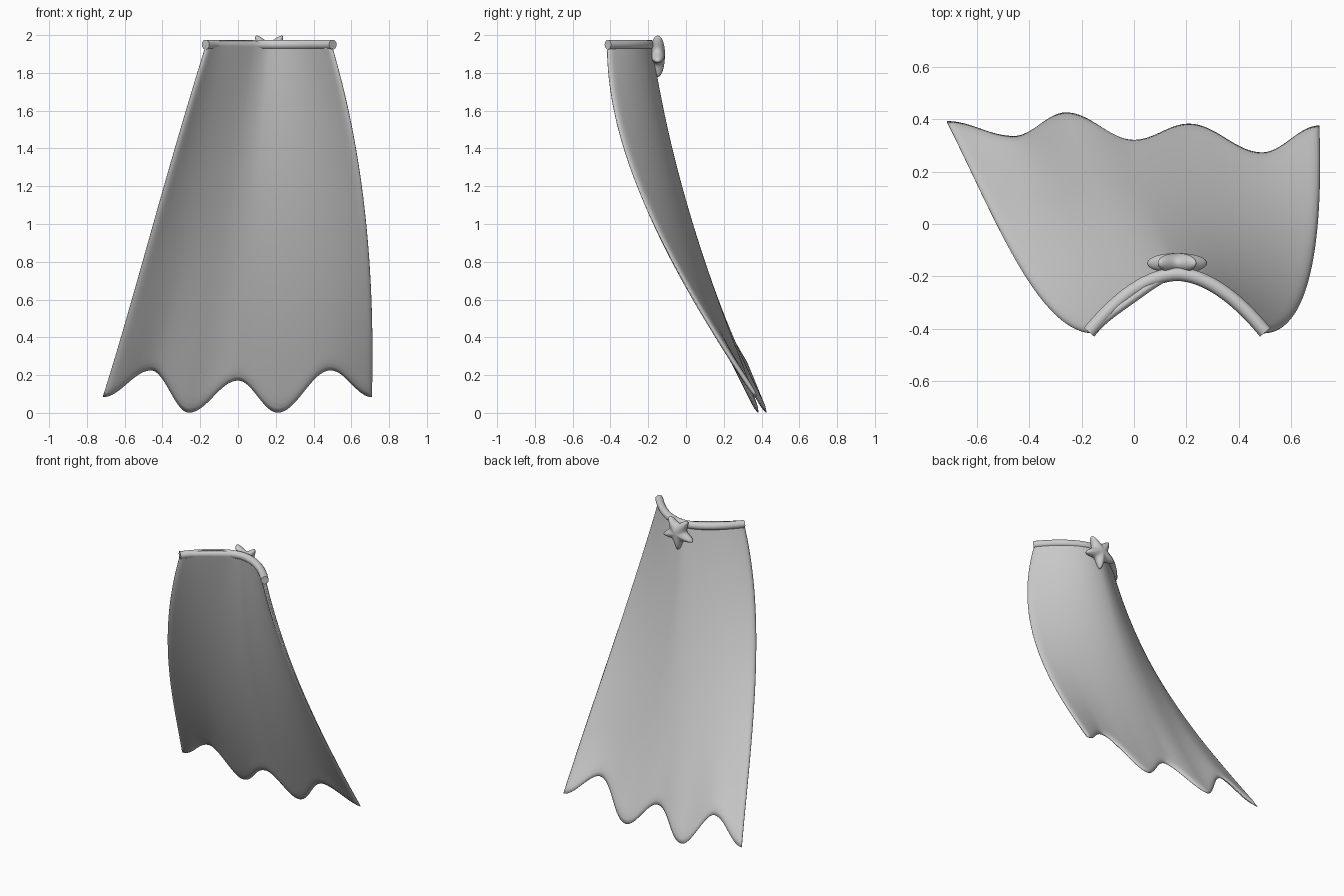
import bpy, bmesh, math

if "Cube" in bpy.data.objects:
    bpy.data.objects.remove(bpy.data.objects["Cube"])

def new_object(name, bm):
    bmesh.ops.recalc_face_normals(bm, faces=bm.faces)
    me = bpy.data.meshes.new(name)
    bm.to_mesh(me)
    bm.free()
    ob = bpy.data.objects.new(name, me)
    bpy.context.collection.objects.link(ob)
    for p in me.polygons:
        p.use_smooth = True
    return ob

# --- cape: smooth flaring sheet from the collar arc, cut by a scalloped hem ---
HEM = [(-.716, .392, .084), (-.46, .335, .226), (-.26, .425, .002), (0, .32, .172),
       (.21, .382, .002), (.49, .272, .226), (.709, .375, .084)]

def hem(u):
    f = u * 6
    i = min(int(f), 5)
    t = f - i
    e = (1 - math.cos(math.pi * t)) / 2
    a, b = HEM[i], HEM[i + 1]
    return (a[0] + (b[0] - a[0]) * t, a[1] + (b[1] - a[1]) * e, a[2] + (b[2] - a[2]) * e)

def sheet(v, h):
    """x, y of the smooth sheet; h runs 0 at the collar to 1 at the floor"""
    left = v < 0
    arc = 4 * h * (1 - h)
    x0, x1 = .165 + .327 * v, .717 * v
    y0 = -.195 - .222 * abs(v) ** (1.6 if left else 1.9)
    if left:
        y0 -= .016 * math.sin(math.pi * v) ** 2
    y1 = .415 - .022 * v + .012 * v * v
    return (x0 + (x1 - x0) * h + arc * (1 + .2 * (1 - 2 * h)) * (-.012 if left else .076) * v * v,
            y0 + (y1 - y0) * h - arc * (.08 + .075 * v * v) * (1 + .35 * v * v * (1 - 2 * h)))

def cape_point(u, s):
    v = 2 * u - 1
    hx, hy, hz = hem(u)
    top = 1.957 + .013 * min(1, max(0, -v * 4))
    z = top + (hz - top) * s
    x, y = sheet(v, (top - z) / top)
    ex, ey = sheet(v, (top - hz) / top)
    w = s ** 5
    return (x + w * (hx - ex), y + w * (hy - ey), z)

NU, NS = 96, 70
bm = bmesh.new()
grid = [[bm.verts.new(cape_point(i / NU, j / NS)) for i in range(NU + 1)] for j in range(NS + 1)]
for j in range(NS):
    for i in range(NU):
        bm.faces.new((grid[j][i], grid[j][i + 1], grid[j + 1][i + 1], grid[j + 1][i]))
cape = new_object("cape", bm)
# thickness thins out to a rounded rim along the sides and hem
vg = cape.vertex_groups.new(name="body")
for j in range(NS + 1):
    for i in range(NU + 1):
        d = min(min(i, NU - i), NS - j) / 3
        vg.add([j * (NU + 1) + i], math.sqrt(max(0, 1 - (1 - min(1, d)) ** 2)), 'REPLACE')
sol = cape.modifiers.new("thickness", 'SOLIDIFY')
sol.thickness = .028
sol.offset = 0
sol.vertex_group = "body"
sol.thickness_vertex_group = .15

# --- collar: round cord along the arc ---
cu = bpy.data.curves.new("collar_cord", 'CURVE')
cu.dimensions = '3D'
cu.bevel_depth = .026
cu.bevel_resolution = 5
cu.use_fill_caps = True
sp = cu.splines.new('POLY')
N = 32
sp.points.add(N)
for i in range(N + 1):
    v = 2 * i / N - 1
    sp.points[i].co = (.165 + .337 * v, -.192 - .222 * abs(v) ** 1.85, 1.95, 1)
tmp = bpy.data.objects.new("collar_tmp", cu)
bpy.context.collection.objects.link(tmp)
me = bpy.data.meshes.new_from_object(tmp.evaluated_get(bpy.context.evaluated_depsgraph_get()))
bpy.data.objects.remove(tmp)
collar = bpy.data.objects.new("collar_cord", me)
bpy.context.collection.objects.link(collar)

# --- star clasp: puffed five-point star, one point down ---
bm = bmesh.new()
CX, CY, CZ = .165, -.15, 1.899
def ring(scale, y):
    out = []
    for k in range(20):
        a = -math.pi / 2 + k * math.pi / 10
        r = (.146, .098, .062, .098)[k % 4]
        # extra verts beside each tip keep it narrow and rounded
        if k % 2:
            tip = -math.pi / 2 + round(k / 4) * 2 * math.pi / 5
            a = tip + math.copysign(.25, a - tip)
        out.append(bm.verts.new((CX + r * scale * math.cos(a), CY + y, CZ + r * scale * math.sin(a))))
    return out
rings = [ring(s, y) for s, y in ((.4, -.034), (.8, -.025), (1, 0), (.8, .025), (.4, .036))]
for a, b in zip(rings, rings[1:]):
    for k in range(20):
        n = (k + 1) % 20
        bm.faces.new((a[k], a[n], b[n], b[k]))
for r, y in ((rings[0], -.036), (rings[-1], .04)):
    c = bm.verts.new((CX, CY + y, CZ))
    for k in range(20):
        bm.faces.new((r[k], r[(k + 1) % 20], c))
star = new_object("star_clasp", bm)
sub = star.modifiers.new("smooth", 'SUBSURF')
sub.levels = sub.render_levels = 2

# smooth shading with sharp cord ends
bpy.ops.object.select_all(action='DESELECT')
collar.select_set(True)
bpy.context.view_layer.objects.active = collar
bpy.ops.object.shade_smooth_by_angle(angle=math.radians(40))
